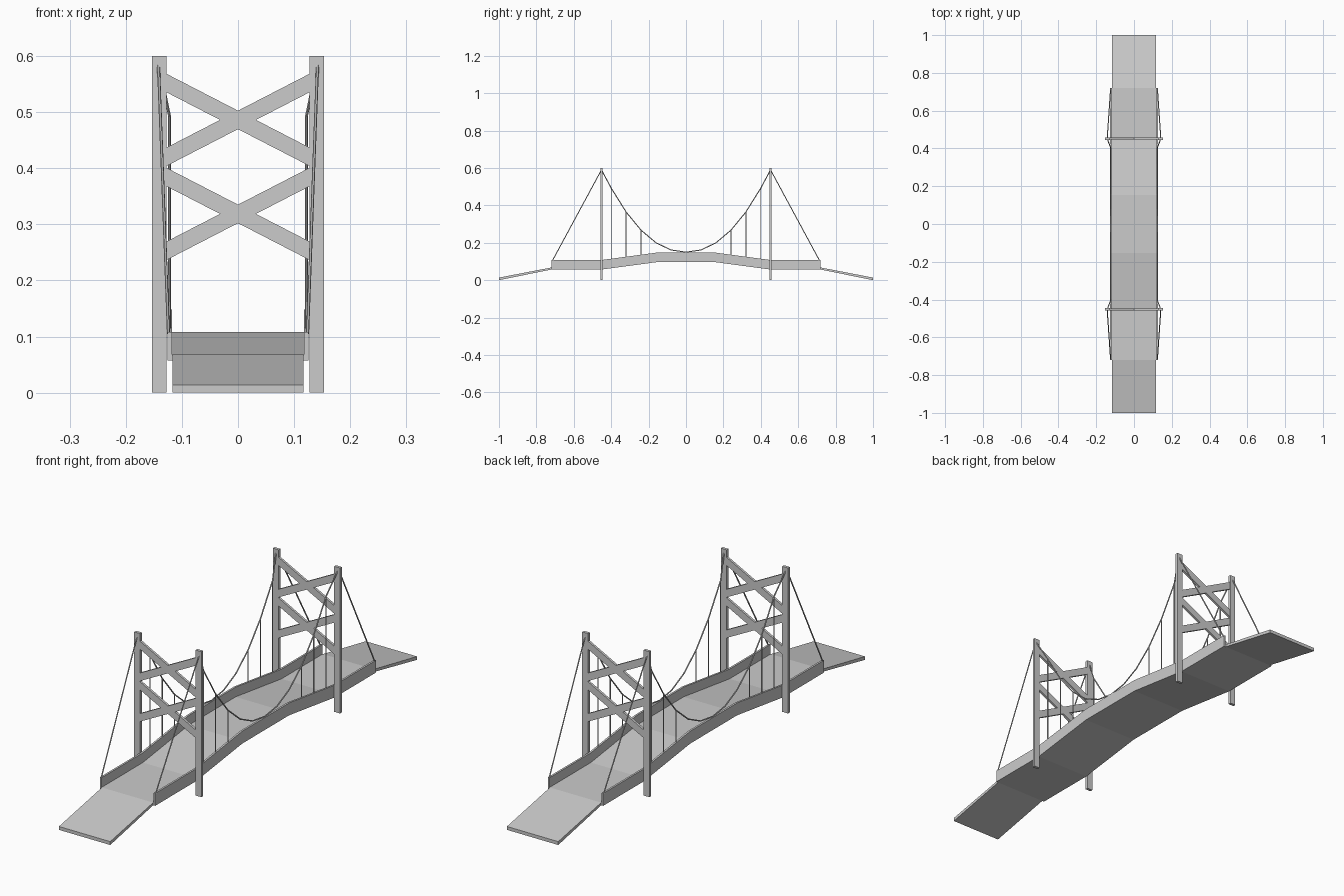
import bpy, bmesh

if "Cube" in bpy.data.objects:
    bpy.data.objects.remove(bpy.data.objects["Cube"])

def prism(name, pts, axis, a, b):
    """Extrude a closed 2D outline along x (pts = y,z) or y (pts = x,z)."""
    bm = bmesh.new()
    place = (lambda p, d: (d, p[0], p[1])) if axis == 'x' else (lambda p, d: (p[0], d, p[1]))
    face = bm.faces.new([bm.verts.new(place(p, a)) for p in pts])
    res = bmesh.ops.extrude_face_region(bm, geom=[face])
    move = (b - a, 0, 0) if axis == 'x' else (0, b - a, 0)
    bmesh.ops.translate(bm, vec=move, verts=[g for g in res['geom'] if isinstance(g, bmesh.types.BMVert)])
    bmesh.ops.recalc_face_normals(bm, faces=bm.faces)
    me = bpy.data.meshes.new(name)
    bm.to_mesh(me)
    bm.free()
    ob = bpy.data.objects.new(name, me)
    bpy.context.collection.objects.link(ob)
    return ob

def wire(name, lines, r):
    """Thin tubes along a set of polylines."""
    cu = bpy.data.curves.new(name, 'CURVE')
    cu.dimensions = '3D'
    cu.bevel_depth = r
    cu.bevel_resolution = 1
    cu.use_fill_caps = True
    for line in lines:
        sp = cu.splines.new('POLY')
        sp.points.add(len(line) - 1)
        for p, co in zip(sp.points, line):
            p.co = (*co, 1)
        sp.use_smooth = False
    ob = bpy.data.objects.new(name, cu)
    bpy.context.collection.objects.link(ob)

def band(lower, upper):
    return lower + upper[::-1]

def mirrored(half):
    return half + [(-y, z) for y, z in half[::-1]]

TOWER, END, KINK = 0.452, 0.72, 0.153
SIDES = ((-1, 'left'), (1, 'right'))

# Arched road deck
under = mirrored([(-END, 0.057), (-TOWER, 0.057), (-KINK, 0.097)])
road = [(y, z + 0.011) for y, z in under]
prism('deck', band(under, road), 'x', -0.118, 0.118)

# Side walls of the deck
for s, side in SIDES:
    top = [(y, z + 0.051) for y, z in under]
    prism('parapet_' + side, band(under, top), 'x', s * 0.118, s * 0.126)

# Sloping approach ramps
for s, end in ((-1, 'front'), (1, 'back')):
    prism('ramp_' + end, [(s * 1.0, 0), (s * END, 0.057), (s * END, 0.068), (s * 1.0, 0.014)],
          'x', -0.117, 0.117)

    # Tower legs
    y = s * TOWER
    for t, side in SIDES:
        prism(f'tower_leg_{end}_{side}',
              [(t * 0.127, 0), (t * 0.153, 0), (t * 0.153, 0.6), (t * 0.127, 0.6)],
              'y', y - 0.006, y + 0.006)

    # Crossed braces
    for zc, level in ((0.3185, 'lower'), (0.486, 'upper')):
        for t, lean in SIDES:
            h, rise = 0.0165, t * 0.066
            prism(f'brace_{end}_{level}_{lean}',
                  [(-0.128, zc - rise - h), (0.128, zc + rise - h),
                   (0.128, zc + rise + h), (-0.128, zc - rise + h)],
                  'y', y - 0.005, y + 0.005)

# Cables and hangers
def sag(y):
    return 0.15 + 0.443 * (abs(y) / TOWER) ** 2.1

def rail_z(y):
    f = min(max((TOWER - abs(y)) / (TOWER - KINK), 0), 1)
    return 0.108 + 0.04 * f

stations = [-0.4, -0.32, -0.24, -0.16, -0.08, 0, 0.08, 0.16, 0.24, 0.32, 0.4]
for s, side in SIDES:
    x = s * 0.122
    peaks = [(s * 0.142, e * TOWER, 0.59) for e in (-1, 1)]
    span = [peaks[0]] + [(x, y, sag(y)) for y in stations] + [peaks[1]]
    wire('main_cable_' + side, [span], 0.0027)
    wire('back_stays_' + side,
         [[p, (s * 0.124, e * (END - 0.006), 0.105)] for p, e in zip(peaks, (-1, 1))], 0.0027)
    wire('hangers_' + side,
         [[(x, y, rail_z(y) - 0.005), (x, y, sag(y))] for y in stations if abs(y) > 0.2], 0.0025)
